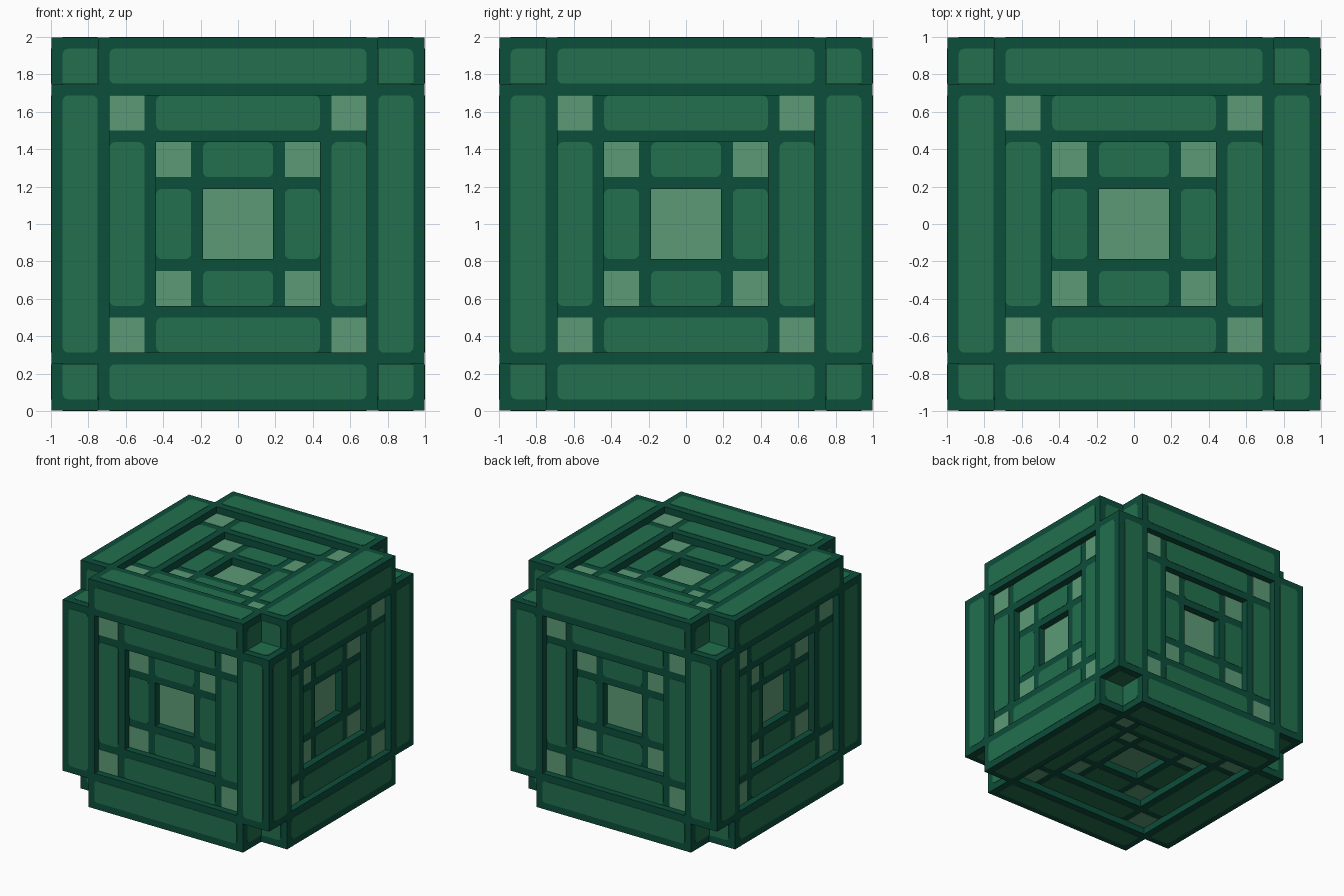
import bpy, bmesh, math
from mathutils import Vector, Matrix

if "Cube" in bpy.data.objects:
    bpy.data.objects.remove(bpy.data.objects["Cube"], do_unlink=True)

PLATE = 0.003          # thickness of the inlaid panels
OUT = 1.0 - PLATE      # outer surface of the edge beams
RADIUS = 0.03          # corner rounding of the panels
CENTRE = Matrix.Translation((0, 0, 1))


def material(name, rgb):
    linear = [((c / 255 + 0.055) / 1.055) ** 2.4 for c in rgb] + [1.0]
    mat = bpy.data.materials.new(name)
    mat.use_nodes = True
    mat.diffuse_color = linear
    bsdf = mat.node_tree.nodes["Principled BSDF"]
    bsdf.inputs["Base Color"].default_value = linear
    bsdf.inputs["Roughness"].default_value = 0.8
    return mat


dark = material("dark_green", (12, 78, 58))
mid = material("mid_green", (34, 112, 78))
light = material("light_green", (92, 155, 118))


def finish(bm, name, mats, matrix=CENTRE):
    bmesh.ops.recalc_face_normals(bm, faces=bm.faces)
    mesh = bpy.data.meshes.new(name)
    bm.to_mesh(mesh)
    bm.free()
    for m in mats:
        mesh.materials.append(m)
    obj = bpy.data.objects.new(name, mesh)
    obj.matrix_world = matrix
    bpy.context.collection.objects.link(obj)
    return obj


def box(name, lo, hi, mat):
    bm = bmesh.new()
    lo, hi = Vector(lo), Vector(hi)
    size = hi - lo
    bmesh.ops.create_cube(bm, size=1, matrix=Matrix.Translation((lo + hi) / 2)
                          @ Matrix.Diagonal((*size, 1)))
    finish(bm, name, [mat])


def plate(bm, u0, u1, v0, v1, height, radius=RADIUS):
    """Thin rounded rectangle lying on the given height."""
    u0, u1, v0, v1 = min(u0, u1), max(u0, u1), min(v0, v1), max(v0, v1)
    if radius == 0:
        pts = [(u0, v0), (u1, v0), (u1, v1), (u0, v1)]
    else:
        pts = []
        corners = [(u1 - radius, v1 - radius), (u0 + radius, v1 - radius),
                   (u0 + radius, v0 + radius), (u1 - radius, v0 + radius)]
        for i, (cu, cv) in enumerate(corners):
            for k in range(5):
                a = math.radians(90 * i + 22.5 * k)
                pts.append((cu + radius * math.cos(a), cv + radius * math.sin(a)))
    face = bm.faces.new([bm.verts.new((u, v, height)) for u, v in pts])
    ext = bmesh.ops.extrude_face_region(bm, geom=[face])["geom"]
    moved = [g for g in ext if isinstance(g, bmesh.types.BMVert)]
    bmesh.ops.translate(bm, verts=moved, vec=(0, 0, PLATE))


# Hidden solid core
box("core", (-0.72,) * 3, (0.72,) * 3, dark)

# Twelve edge beams, stopping short so each corner is notched
for axis, label in enumerate("xyz"):
    for s in (-1, 1):
        for t in (-1, 1):
            a, b = (axis + 1) % 3, (axis + 2) % 3
            lo, hi = [0] * 3, [0] * 3
            lo[axis], hi[axis] = -0.75 + PLATE, 0.75 - PLATE
            for i, sign in ((a, s), (b, t)):
                lo[i], hi[i] = sorted((sign * 0.6875, sign * OUT))
            box(f"edge_beam_{label}", lo, hi, dark)

# Square steps going inwards: (half width, height)
STEPS = [(0.72, 0.9375), (0.4375, 0.9375), (0.4375, 0.875),
         (0.1875, 0.875), (0.1875, 0.8125)]
# Panel rows: (inner edge, outer edge, half length, height)
ROWS = [(0.75, 0.9375, 0.6875, OUT), (0.5, 0.6875, 0.4375, 0.9375),
        (0.25, 0.4375, 0.1875, 0.875)]
SIDES = {"front": (0, -1, 0), "back": (0, 1, 0), "left": (1, 0, 0),
         "right": (-1, 0, 0), "top": (0, 0, 1), "bottom": (0, 0, -1)}

for side, normal in SIDES.items():
    turn = CENTRE @ Vector(normal).to_track_quat('Z', 'Y').to_matrix().to_4x4()

    # Stepped recess with a light centre square
    bm = bmesh.new()
    loops = [[bm.verts.new((su * h, sv * h, z)) for su, sv in
              ((-1, -1), (1, -1), (1, 1), (-1, 1))] for h, z in STEPS]
    for l0, l1 in zip(loops, loops[1:]):
        for i in range(4):
            j = (i + 1) % 4
            bm.faces.new((l0[i], l0[j], l1[j], l1[i]))
    bm.faces.new(loops[-1]).material_index = 1
    recess = finish(bm, f"{side}_stepped_recess", [dark, light], turn)
    # Make sure the open shell faces outwards
    if recess.data.polygons[-1].normal.z < 0:
        recess.data.flip_normals()

    # Rounded panels on the beams and steps
    bm = bmesh.new()
    for inner, outer, half, z in ROWS:
        for s in (-1, 1):
            plate(bm, -half, half, s * inner, s * outer, z)
            plate(bm, s * inner, s * outer, -half, half, z)
    # Panels on the beam ends inside the corner notches
    for s in (-1, 1):
        for t in (-1, 1):
            plate(bm, s * 0.69, s * 0.9375, t * 0.69, t * 0.9375, 0.75 - PLATE)
    finish(bm, f"{side}_panels", [mid], turn)

    # Light squares in the corners of both steps
    bm = bmesh.new()
    for inner, outer, half, z in ROWS[1:]:
        for s in (-1, 1):
            for t in (-1, 1):
                plate(bm, s * inner, s * outer, t * inner, t * outer, z, 0)
    finish(bm, f"{side}_corner_squares", [light], turn)
